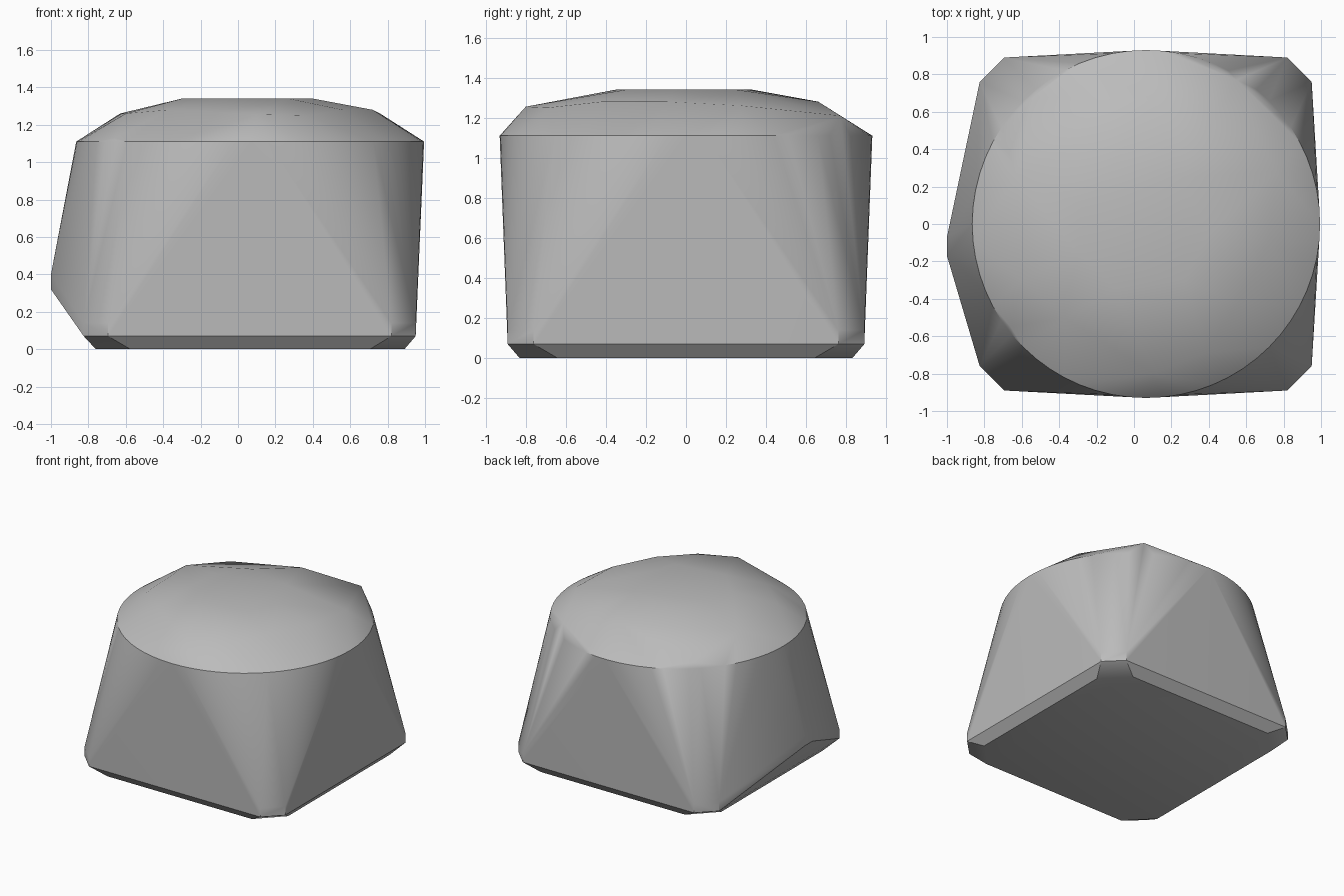
import bpy
import bmesh
import math

default_cube = bpy.data.objects.get("Cube")
if default_cube:
    bpy.data.objects.remove(default_cube, do_unlink=True)


def make_material(name, colour):
    material = bpy.data.materials.new(name)
    material.use_nodes = True
    material.diffuse_color = colour
    material.node_tree.nodes["Principled BSDF"].inputs["Base Color"].default_value = colour
    return material


def chamfered_square(left, right, depth, cut_x, cut_y, height):
    """Eight corners of a rectangle with cut corners, symmetric front to back."""
    points = []
    for side in (-1, 1):
        points += [(left, side * (depth - cut_y), height),
                   (left + cut_x, side * depth, height),
                   (right - cut_x, side * depth, height),
                   (right, side * (depth - cut_y), height)]
    return points


def ring(centre_x, radius, height, segments):
    """Circle of points forming the rim."""
    angles = [math.tau * i / segments for i in range(segments)]
    return [(centre_x + radius * math.cos(a), radius * math.sin(a), height) for a in angles]


# Base: bevelled underside, then a short vertical band
base_points = chamfered_square(-0.76, 0.89, 0.83, 0.185, 0.19, 0)
for band_height in (0.07, 0.14):
    base_points += chamfered_square(-0.825, 0.95, 0.89, 0.13, 0.13, band_height)

# Round rim at the shoulder
rim_points = ring(0.065, 0.93, 1.11, 64)

# Ridge bulging out of one side
ridge_points = [(-1, y, z) for y in (-0.17, -0.07) for z in (0.32, 0.4)]

# Irregular crown: outer shoulder, then the nearly flat summit
shoulder_points = [
    (0.1, -0.8, 1.255), (0.38, -0.69, 1.25), (0.56, -0.42, 1.28),
    (0.72, -0.1, 1.28), (0.76, 0.28, 1.26), (0.55, 0.77, 1.21),
    (0.1, 0.66, 1.28), (-0.54, 0.68, 1.15), (-0.63, 0.25, 1.26),
    (-0.6, -0.3, 1.26), (-0.37, -0.5, 1.28), (-0.66, -0.55, 1.13),
]
summit_points = [
    (x, y, 1.34) for x, y in (
        (-0.3, -0.15), (-0.1, -0.35), (0.27, -0.3), (0.4, -0.05),
        (0.25, 0.25), (-0.1, 0.33), (-0.28, 0.1))
]

# Skin every section with one convex surface
bm = bmesh.new()
for point in base_points + rim_points + ridge_points + shoulder_points + summit_points:
    bm.verts.new(point)
hull = bmesh.ops.convex_hull(bm, input=bm.verts[:])
loose = [v for v in bm.verts if not v.link_faces]
bmesh.ops.delete(bm, geom=loose, context="VERTS")

# Merge coplanar triangles into clean panels
bmesh.ops.dissolve_limit(bm, angle_limit=math.radians(0.5), verts=bm.verts[:], edges=bm.edges[:])
bmesh.ops.recalc_face_normals(bm, faces=bm.faces[:])

mesh = bpy.data.meshes.new("domed_block")
bm.to_mesh(mesh)
bm.free()
mesh.materials.append(make_material("plain_grey", (0.5, 0.5, 0.5, 1)))

domed_block = bpy.data.objects.new("domed_block", mesh)
bpy.context.collection.objects.link(domed_block)

# Soft shading with crisp rim and bevel edges
bpy.ops.object.select_all(action="DESELECT")
domed_block.select_set(True)
bpy.context.view_layer.objects.active = domed_block
bpy.ops.object.shade_smooth_by_angle(angle=math.radians(30))
